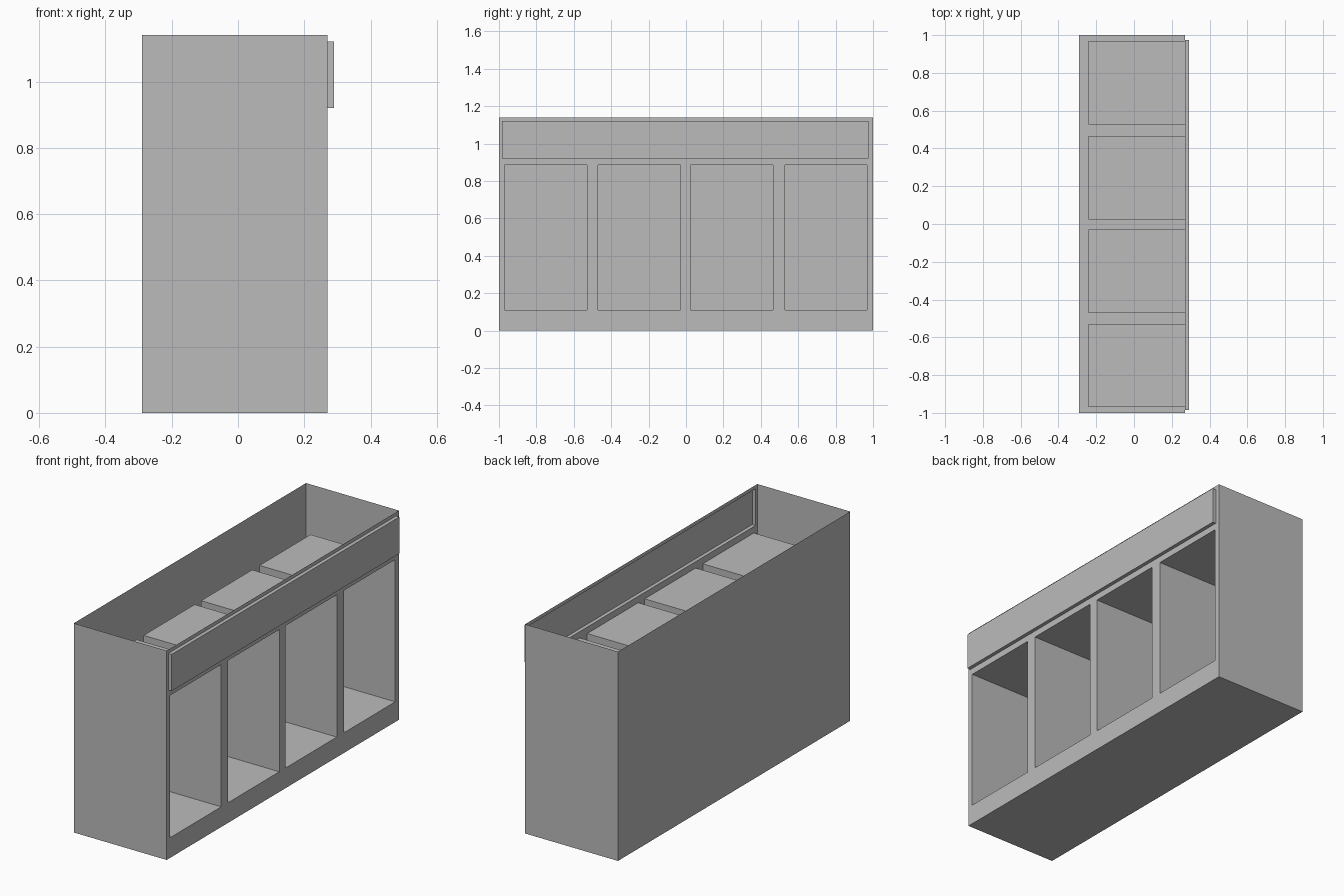
import bpy
import bmesh

if "Cube" in bpy.data.objects:
    bpy.data.objects.remove(bpy.data.objects["Cube"], do_unlink=True)

# Overall sizes
BACK, FRONT, HALF, TOP = -0.29, 0.27, 1.0, 1.14
NICHE_DEPTH, PANEL_DEPTH = 0.51, 0.02
NICHE_Z, PANEL_Z = (0.11, 0.885), (0.92, 1.12)
PANEL_Y = (-0.985, 0.975)
NICHES = [(c - 0.22, c + 0.22) for c in (-0.75, -0.25, 0.245, 0.748)]

# One plain grey material
grey = bpy.data.materials.new("plain_grey")
grey.use_nodes = True
colour = (0.5, 0.5, 0.5, 1.0)
grey.diffuse_color = colour
grey.node_tree.nodes["Principled BSDF"].inputs["Base Color"].default_value = colour

bm = bmesh.new()


def quad(*corners):
    return bm.faces.new([bm.verts.new(c) for c in corners])


def inside(value, span):
    return span[0] < value < span[1]


def extrude(faces, offset):
    """Push a group of wall faces in or out, leaving the rear open."""
    result = bmesh.ops.extrude_face_region(bm, geom=faces)["geom"]
    moved = [g for g in result if isinstance(g, bmesh.types.BMVert)]
    bmesh.ops.translate(bm, verts=moved, vec=(offset, 0, 0))
    old = [f for f in faces if f.is_valid]
    if old:
        bmesh.ops.delete(bm, geom=old, context='FACES_ONLY')


# Front wall, divided along the edges of the niches and the upper panel
ys = sorted({-HALF, HALF, *PANEL_Y, *(y for n in NICHES for y in n)})
zs = [0, *NICHE_Z, *PANEL_Z, TOP]
grid = [[bm.verts.new((FRONT, y, z)) for y in ys] for z in zs]
niche_faces, panel_faces = [], []
for j in range(len(zs) - 1):
    for i in range(len(ys) - 1):
        face = bm.faces.new((grid[j][i], grid[j][i + 1],
                             grid[j + 1][i + 1], grid[j + 1][i]))
        y, z = (ys[i] + ys[i + 1]) / 2, (zs[j] + zs[j + 1]) / 2
        if inside(z, PANEL_Z) and inside(y, PANEL_Y):
            panel_faces.append(face)
        elif inside(z, NICHE_Z) and any(inside(y, n) for n in NICHES):
            niche_faces.append(face)

# Recessed niches and raised panel
extrude(niche_faces, -NICHE_DEPTH)
extrude(panel_faces, PANEL_DEPTH)

# Rear wall, floor and two ends; the top stays open
quad((BACK, HALF, 0), (BACK, -HALF, 0), (BACK, -HALF, TOP), (BACK, HALF, TOP))
quad((BACK, -HALF, 0), (BACK, HALF, 0), (FRONT, HALF, 0), (FRONT, -HALF, 0))
quad((BACK, -HALF, 0), (FRONT, -HALF, 0), (FRONT, -HALF, TOP), (BACK, -HALF, TOP))
quad((FRONT, HALF, 0), (BACK, HALF, 0), (BACK, HALF, TOP), (FRONT, HALF, TOP))

bmesh.ops.remove_doubles(bm, verts=bm.verts[:], dist=0.0001)
# Merge the flat strips of the wall into clean faces
bmesh.ops.dissolve_limit(bm, angle_limit=0.01, verts=bm.verts[:], edges=bm.edges[:])

mesh = bpy.data.meshes.new("open_cabinet")
bm.to_mesh(mesh)
bm.free()
mesh.materials.append(grey)
cabinet = bpy.data.objects.new("open_cabinet", mesh)
bpy.context.collection.objects.link(cabinet)
